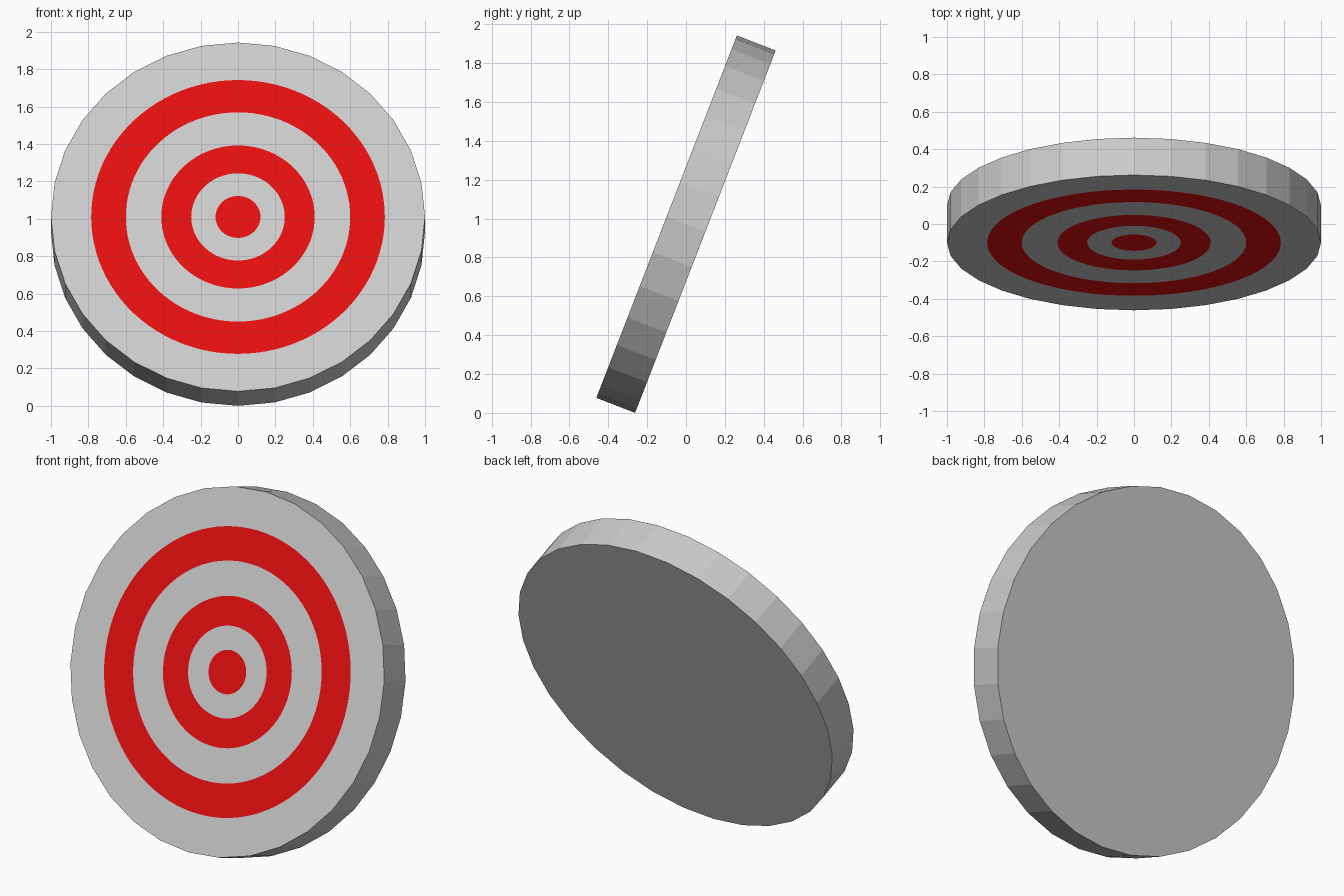
import bpy, bmesh, math, random
from mathutils import Vector, Matrix

if "Cube" in bpy.data.objects:
    bpy.data.objects.remove(bpy.data.objects["Cube"])

random.seed(7)
SIDES, SUB = 32, 3
N = SIDES * SUB
THICK = 0.214
TILT = math.radians(21.2)
RINGS = [0.12, 0.25, 0.41, 0.60, 0.785]          # colour borders, red first


def material(name, rgb):
    m = bpy.data.materials.new(name)
    m.diffuse_color = (*rgb, 1)
    m.use_nodes = True
    m.node_tree.nodes["Principled BSDF"].inputs["Base Color"].default_value = m.diffuse_color
    return m


grey = material("light_grey", (0.60, 0.60, 0.60))
red = material("target_red", (0.78, 0.005, 0.005))


def circle_point(r, k, count, y):
    a = 2 * math.pi * k / count
    return Vector((r * math.sin(a), y, r * math.cos(a)))


def rim_point(k, y):
    """Point on the 32-sided outline, with extra points along each side."""
    i, f = divmod(k, SUB)
    return circle_point(1, i, SIDES, y).lerp(circle_point(1, i + 1, SIDES, y), f / SUB)


def bridge(bm, a, b, mat):
    for k in range(N):
        j = (k + 1) % N
        bm.faces.new((a[k], a[j], b[j], b[k])).material_index = mat


# whole target disc, rings cut into the front face
disc = bmesh.new()
front, back = -THICK / 2, THICK / 2
loops = [[disc.verts.new(circle_point(r, k, N, front)) for k in range(N)] for r in RINGS]
loops.append([disc.verts.new(rim_point(k, front)) for k in range(N)])
loops.append([disc.verts.new(rim_point(k, back)) for k in range(N)])
disc.faces.new(loops[0]).material_index = 1
for i in range(len(loops) - 1):
    bridge(disc, loops[i], loops[i + 1], 1 if i in (1, 3) else 0)
disc.faces.new(loops[-1])
bmesh.ops.recalc_face_normals(disc, faces=disc.faces)

# fracture centres: wedges round the bullseye, then looser rings of shards
seeds = [circle_point(0.13, k + random.uniform(-0.2, 0.2), 10, 0) for k in range(10)]
for count, radius, jitter in ((9, 0.32, 0.03), (11, 0.56, 0.06), (17, 0.86, 0.08)):
    for k in range(count):
        seeds.append(circle_point(radius + random.uniform(-jitter, jitter),
                                  k + random.uniform(-0.3, 0.3), count,
                                  random.uniform(-0.02, 0.02)))

place = Matrix.Translation((0, 0, math.cos(TILT) + THICK / 2 * math.sin(TILT))) \
    @ Matrix.Rotation(-TILT, 4, 'X')

# cut one closed shard per centre
for n, s in enumerate(seeds):
    bm = disc.copy()
    for o in sorted(seeds, key=lambda p: (p - s).length)[1:]:
        bmesh.ops.bisect_plane(bm, geom=bm.verts[:] + bm.edges[:] + bm.faces[:],
                               dist=1e-5, plane_co=(s + o) / 2,
                               plane_no=(o - s).normalized(), clear_outer=True)
        rim = [e for e in bm.edges if e.is_boundary]
        if rim:
            for f in bmesh.ops.holes_fill(bm, edges=rim, sides=0)["faces"]:
                f.material_index = 0
    bmesh.ops.recalc_face_normals(bm, faces=bm.faces)
    bm.transform(place)
    me = bpy.data.meshes.new("target_shard")
    bm.to_mesh(me)
    bm.free()
    me.materials.append(grey)
    me.materials.append(red)
    bpy.context.collection.objects.link(bpy.data.objects.new(f"target_shard_{n + 1:02d}", me))
disc.free()
